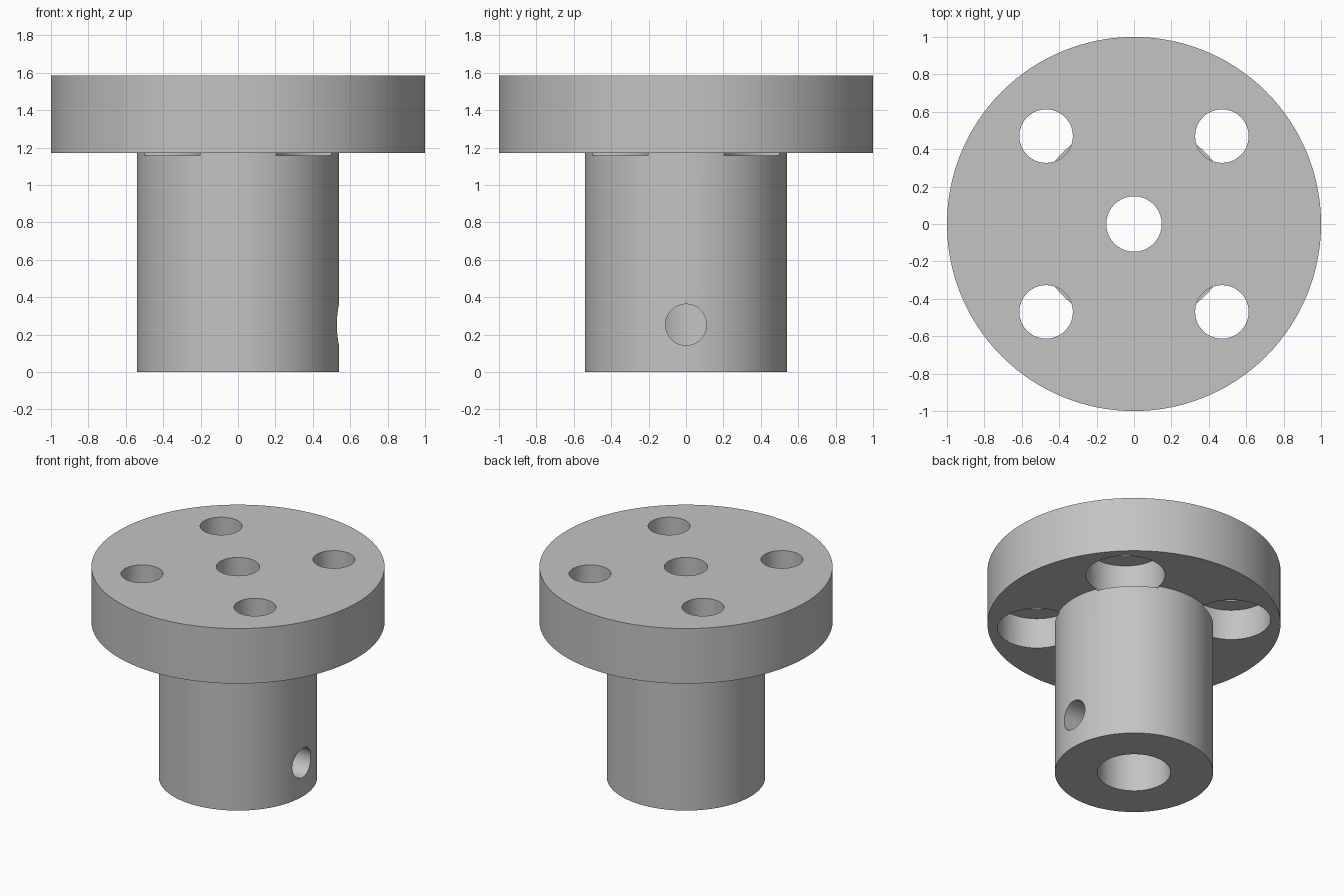
import bpy
import bmesh
from math import pi, cos, sin, radians

cube = bpy.data.objects.get("Cube")
if cube:
    bpy.data.objects.remove(cube, do_unlink=True)

TOP, FLANGE_BOTTOM = 1.585, 1.17
BOLT_OFFSET = 0.47

steel = bpy.data.materials.new("plain grey steel")
steel.use_nodes = True
grey = (0.55, 0.55, 0.55, 1)
steel.diffuse_color = grey
steel.node_tree.nodes["Principled BSDF"].inputs["Base Color"].default_value = grey


def lathe(name, profile, steps=128):
    """Revolve a closed (radius, height) outline around z."""
    bm = bmesh.new()
    rings = []
    for i in range(steps):
        a = 2 * pi * i / steps
        rings.append([bm.verts.new((r * cos(a), r * sin(a), z)) for r, z in profile])
    for i, ring in enumerate(rings):
        following = rings[(i + 1) % steps]
        for j in range(len(profile)):
            k = (j + 1) % len(profile)
            bm.faces.new((ring[j], following[j], following[k], ring[k]))
    bmesh.ops.recalc_face_normals(bm, faces=bm.faces)
    mesh = bpy.data.meshes.new(name)
    bm.to_mesh(mesh)
    bm.free()
    obj = bpy.data.objects.new(name, mesh)
    bpy.context.collection.objects.link(obj)
    return obj


def drill(body, radius, start, end, axis="Z", at=(0, 0)):
    """Cut a round hole between two heights, or between two x positions."""
    middle = (start + end) / 2
    if axis == "Z":
        location, rotation = (at[0], at[1], middle), (0, 0, 0)
    else:
        location, rotation = (middle, at[0], at[1]), (0, radians(90), 0)
    bpy.ops.mesh.primitive_cylinder_add(vertices=64, radius=radius, depth=end - start,
                                        location=location, rotation=rotation)
    cutter = bpy.context.object
    cutter.name = "hole_cutter"
    cutter.hide_render = True
    cut = body.modifiers.new("hole", "BOOLEAN")
    cut.operation = "DIFFERENCE"
    cut.solver = "EXACT"
    cut.object = cutter
    bpy.context.view_layer.objects.active = body
    bpy.ops.object.modifier_apply(modifier=cut.name)
    bpy.data.objects.remove(cutter, do_unlink=True)


# Flange and hub in one turned body, with a stepped centre bore
hub = lathe("flanged_hub", [
    (0.148, TOP), (1, TOP), (1, FLANGE_BOTTOM), (0.54, FLANGE_BOTTOM),
    (0.54, 0), (0.25, 0), (0.25, FLANGE_BOTTOM), (0.148, FLANGE_BOTTOM)])

# Four bolt holes, counterbored from below and biting slightly into the hub
for sx in (-1, 1):
    for sy in (-1, 1):
        spot = (sx * BOLT_OFFSET, sy * BOLT_OFFSET)
        drill(hub, 0.27, 1.157, 1.40, at=spot)
        drill(hub, 0.143, 1.30, TOP + 0.1, at=spot)

# Set screw hole on the left side, into the bore
drill(hub, 0.11, 0.1, 0.7, axis="X", at=(0, 0.253))

# Material and shading
hub.data.materials.clear()
hub.data.materials.append(steel)
for face in hub.data.polygons:
    face.material_index = 0
bpy.ops.object.select_all(action="DESELECT")
hub.select_set(True)
bpy.context.view_layer.objects.active = hub
bpy.ops.object.shade_smooth_by_angle(angle=radians(30))
